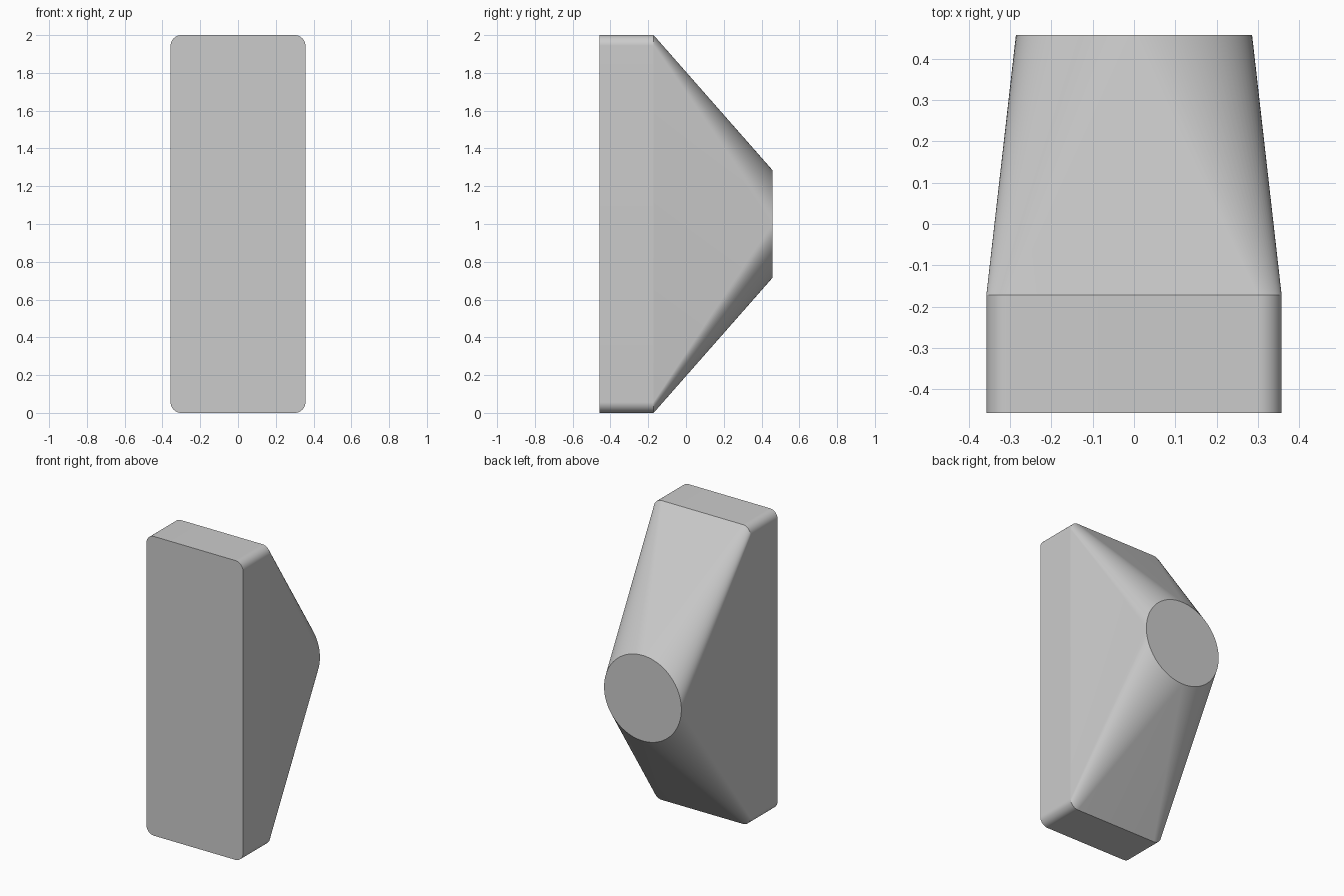
import bpy, bmesh, math

if "Cube" in bpy.data.objects:
    bpy.data.objects.remove(bpy.data.objects["Cube"])

U = 2.0 / 28             # design unit
W, H = 5 * U, 1.0        # half width and half height of the slab
R = 0.8 * U              # slab corner radius
RC = 4 * U               # round end radius
Y0, Y1, Y2 = -6.4 * U, -2.4 * U, 6.4 * U
N = 20                   # segments per quarter turn

mat = bpy.data.materials.new("plain grey")
mat.diffuse_color = (0.6, 0.6, 0.6, 1)
mat.use_nodes = True
mat.node_tree.nodes["Principled BSDF"].inputs["Base Color"].default_value = mat.diffuse_color

bm = bmesh.new()
front, mid, tip = [], [], []
corners = [(1, 1), (-1, 1), (-1, -1), (1, -1)]

# Round end: one full circle
for k in range(4 * N):
    a = math.pi / 2 * k / N
    tip.append(bm.verts.new((RC * math.cos(a), Y2, 1 + RC * math.sin(a))))

# Slab outlines: rounded rectangle at the front and at the start of the taper
for q, (sx, sz) in enumerate(corners):
    for i in range(N + 1):
        a = math.pi / 2 * (q + i / N)
        x = sx * (W - R) + R * math.cos(a)
        z = 1 + sz * (H - R) + R * math.sin(a)
        front.append(bm.verts.new((x, Y0, z)))
        mid.append(bm.verts.new((x, Y1, z)))

# Slab walls and tapered neck; each straight side ends in a flat triangle
M = len(mid)
for j in range(M):
    k = (j + 1) % M
    bm.faces.new((front[j], front[k], mid[k], mid[j]))
    q, i = divmod(j, N + 1)
    a, b = tip[(q * N + i) % (4 * N)], tip[(q * N + i + 1) % (4 * N)]
    if i == N:
        bm.faces.new((mid[j], mid[k], a))
    else:
        bm.faces.new((mid[j], mid[k], b, a))

# End caps
bm.faces.new(front)
bm.faces.new(tip)
bmesh.ops.recalc_face_normals(bm, faces=bm.faces[:])

# Smooth shading with crisp edges around each outline
for f in bm.faces:
    f.smooth = True
for ring in (front, mid, tip):
    for j, v in enumerate(ring):
        e = bm.edges.get((v, ring[(j + 1) % len(ring)]))
        if e:
            e.smooth = False

me = bpy.data.meshes.new("tapered_body")
bm.to_mesh(me)
bm.free()
me.materials.append(mat)
bpy.context.collection.objects.link(bpy.data.objects.new("tapered_body", me))
